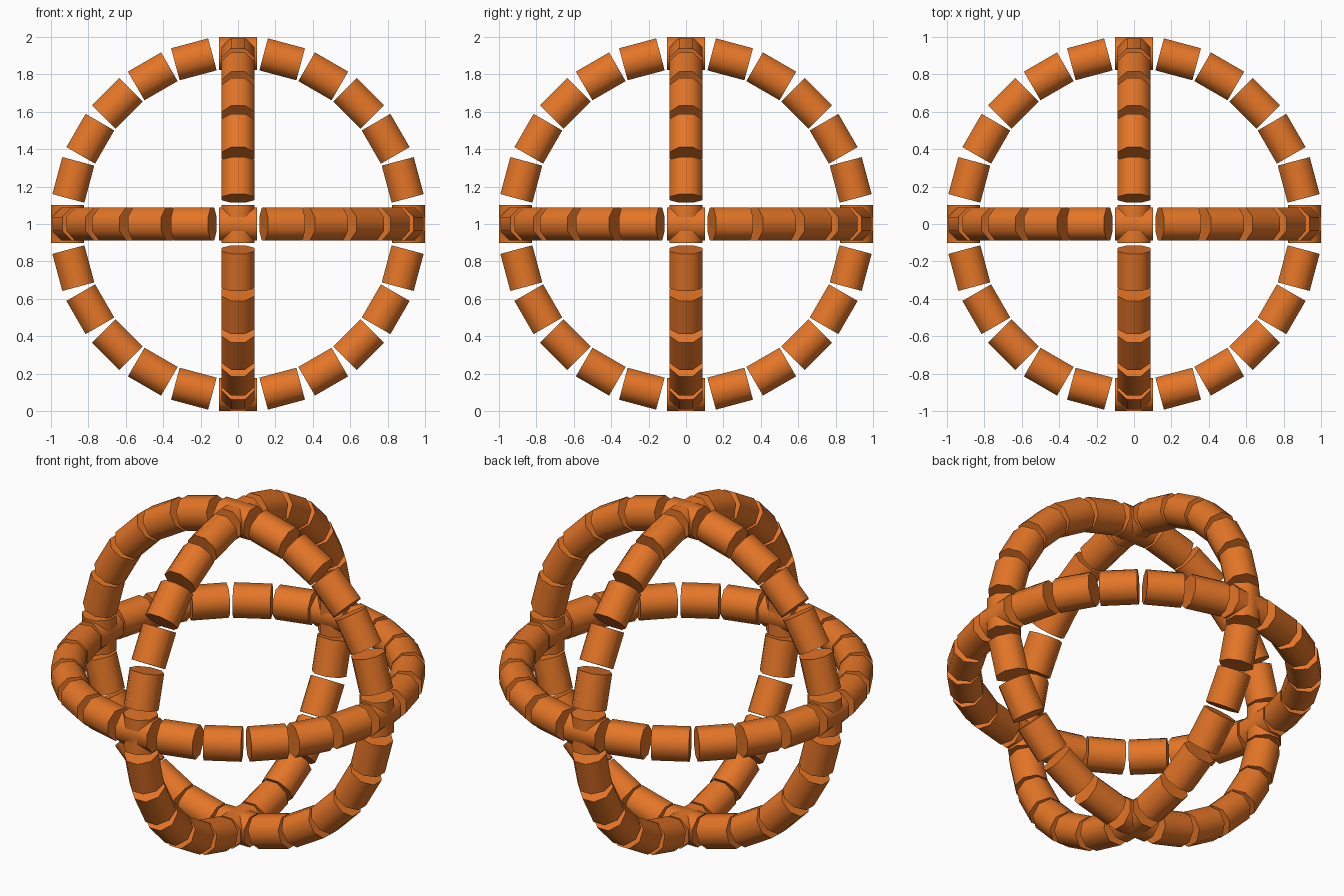
import bpy
import bmesh
from math import radians
from mathutils import Matrix

RADIUS = 0.9115     # ring centre line
APOTHEM = 0.0885    # half thickness of a bead
LENGTH = 0.205      # bead length
BEADS = 24
SIDES = 8

cube = bpy.data.objects.get("Cube")
if cube:
    bpy.data.objects.remove(cube, do_unlink=True)

orange = bpy.data.materials.new("orange")
orange.use_nodes = True
colour = (0.78, 0.18, 0.02, 1)
orange.diffuse_color = colour
orange.node_tree.nodes["Principled BSDF"].inputs["Base Color"].default_value = colour


def rot(degrees, axis):
    return Matrix.Rotation(radians(degrees), 4, axis)


def bead_ring(name, turn):
    """A ring of octagonal beads, laid flat and then turned into its plane."""
    bm = bmesh.new()
    half_side = 180 / SIDES
    corner = APOTHEM / rot(half_side, 'Z')[0][0]
    for i in range(BEADS):
        place = (Matrix.Translation((0, 0, 1)) @ turn @ rot(i * 360 / BEADS, 'Z')
                 @ Matrix.Translation((RADIUS, 0, 0))
                 @ rot(90, 'X') @ rot(half_side, 'Z'))
        bmesh.ops.create_cone(bm, cap_ends=True, segments=SIDES, radius1=corner,
                              radius2=corner, depth=LENGTH, matrix=place)
    mesh = bpy.data.meshes.new(name)
    bm.to_mesh(mesh)
    bm.free()
    # Round bodies, crisp end caps
    mesh.shade_smooth()
    mesh.set_sharp_from_angle(angle=radians(60))
    mesh.materials.append(orange)
    ring = bpy.data.objects.new(name, mesh)
    bpy.context.collection.objects.link(ring)


# Three rings at right angles to each other
bead_ring("level_ring", Matrix.Identity(4))
bead_ring("front_upright_ring", rot(90, 'X'))
bead_ring("side_upright_ring", rot(90, 'Y'))
